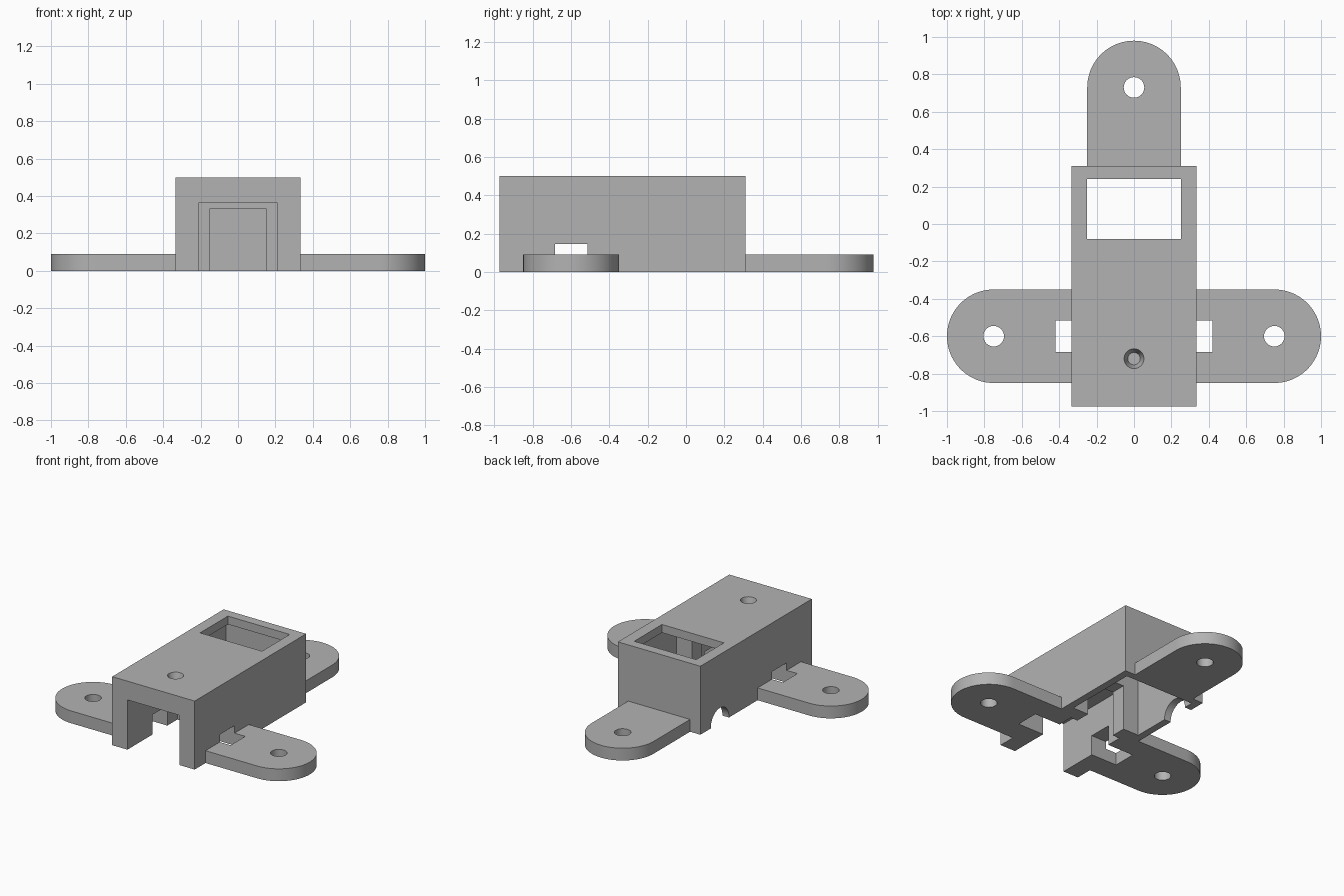
import bpy, bmesh, math
from mathutils import Matrix, Vector

cube = bpy.data.objects.get("Cube")
if cube:
    bpy.data.objects.remove(cube, do_unlink=True)

grey = bpy.data.materials.new("plain_grey")
grey.use_nodes = True
grey.diffuse_color = (0.45, 0.45, 0.45, 1)
grey.node_tree.nodes["Principled BSDF"].inputs["Base Color"].default_value = grey.diffuse_color

WALL_X, FRONT, BACK, TOP = 0.333, -0.975, 0.31, 0.5
PAD_R, PAD_H, HOLE_R = 0.25, 0.09, 0.055
SIDE_Y, SIDE_X, REAR_Y = -0.6, 0.75, 0.73


def make(name, bm):
    bmesh.ops.recalc_face_normals(bm, faces=bm.faces[:])
    mesh = bpy.data.meshes.new(name)
    bm.to_mesh(mesh)
    bm.free()
    mesh.materials.append(grey)
    obj = bpy.data.objects.new(name, mesh)
    bpy.context.collection.objects.link(obj)
    return obj


def box(name, x, y, z):
    bm = bmesh.new()
    bmesh.ops.create_cube(bm, size=1)
    for v in bm.verts:
        v.co = [lo + (c + 0.5) * (hi - lo) for c, (lo, hi) in zip(v.co, (x, y, z))]
    return make(name, bm)


def round_bar(name, centre, r1, r2, depth, axis="Z"):
    turn = Matrix.Rotation(math.pi / 2, 4, "Y") if axis == "X" else Matrix()
    bm = bmesh.new()
    bmesh.ops.create_cone(bm, cap_ends=True, segments=48, radius1=r1, radius2=r2,
                          depth=depth, matrix=Matrix.Translation(centre) @ turn)
    return make(name, bm)


def pad(name, root, centre, angle):
    """Round-ended mounting tab, pointing away from the housing."""
    length = (Vector(centre) - Vector(root)).length
    steps = 40
    outline = [(0, PAD_R), (0, -PAD_R)]
    for i in range(steps + 1):
        a = -math.pi / 2 + math.pi * i / steps
        outline.append((length + PAD_R * math.cos(a), PAD_R * math.sin(a)))
    bm = bmesh.new()
    face = bm.faces.new([bm.verts.new((x, y, 0)) for x, y in outline])
    up = bmesh.ops.extrude_face_region(bm, geom=[face])["geom"]
    bmesh.ops.translate(bm, vec=(0, 0, PAD_H),
                        verts=[g for g in up if isinstance(g, bmesh.types.BMVert)])
    bm.transform(Matrix.Translation((*root, 0)) @ Matrix.Rotation(angle, 4, "Z"))
    return make(name, bm)


def carve(obj, cutters):
    """Cut each helper out of the part, then bake the result."""
    for c in cutters:
        c.hide_render = True
        mod = obj.modifiers.new(c.name, "BOOLEAN")
        mod.operation, mod.solver, mod.object = "DIFFERENCE", "EXACT", c
    graph = bpy.context.evaluated_depsgraph_get()
    baked = bpy.data.meshes.new_from_object(obj.evaluated_get(graph))
    obj.modifiers.clear()
    obj.data = baked


# Housing block and three mounting tabs
housing = box("housing", (-WALL_X, WALL_X), (FRONT, BACK), (0, TOP))
left_tab = pad("left_tab", (WALL_X, SIDE_Y), (SIDE_X, SIDE_Y), 0)
right_tab = pad("right_tab", (-WALL_X, SIDE_Y), (-SIDE_X, SIDE_Y), math.pi)
rear_tab = pad("rear_tab", (0, BACK), (0, REAR_Y), math.pi / 2)

# Strap slot through both walls and the roots of the side tabs
slot = box("slot_cutter", (-0.42, 0.42), (-0.685, -0.515), (-0.1, 0.145))

# Housing openings: front channel, neck, rear chamber, window, cable arch, dimple
housing_cutters = [
    slot,
    box("channel_cutter", (-0.21, 0.21), (FRONT - 0.1, -0.4), (-0.1, 0.363)),
    box("neck_cutter", (-0.153, 0.153), (-0.45, -0.25), (-0.1, 0.33)),
    box("chamber_cutter", (-0.28, 0.28), (-0.29, 0.26), (-0.1, 0.44)),
    box("window_cutter", (-0.25, 0.25), (-0.08, 0.24), (0.4, TOP + 0.1)),
    round_bar("cable_cutter", (-WALL_X, 0.085, 0.005), 0.105, 0.105, 0.2, "X"),
    round_bar("dimple_cutter", (0, -0.72, TOP - 0.035), 0.033, 0.053, 0.0702),
]
carve(housing, housing_cutters)

# Screw holes in the tabs
holes = []
for tab, centre in ((left_tab, (SIDE_X, SIDE_Y, 0)), (right_tab, (-SIDE_X, SIDE_Y, 0)),
                    (rear_tab, (0, REAR_Y, 0))):
    hole = round_bar("hole_cutter", centre, HOLE_R, HOLE_R, 0.5)
    holes.append(hole)
    carve(tab, [hole] if tab is rear_tab else [hole, slot])

for helper in housing_cutters + holes:
    bpy.data.objects.remove(helper, do_unlink=True)

# Smooth the round walls, keep corners crisp
for part in (housing, left_tab, right_tab, rear_tab):
    bpy.ops.object.select_all(action="DESELECT")
    part.select_set(True)
    bpy.context.view_layer.objects.active = part
    bpy.ops.object.shade_smooth_by_angle(angle=math.radians(30))
